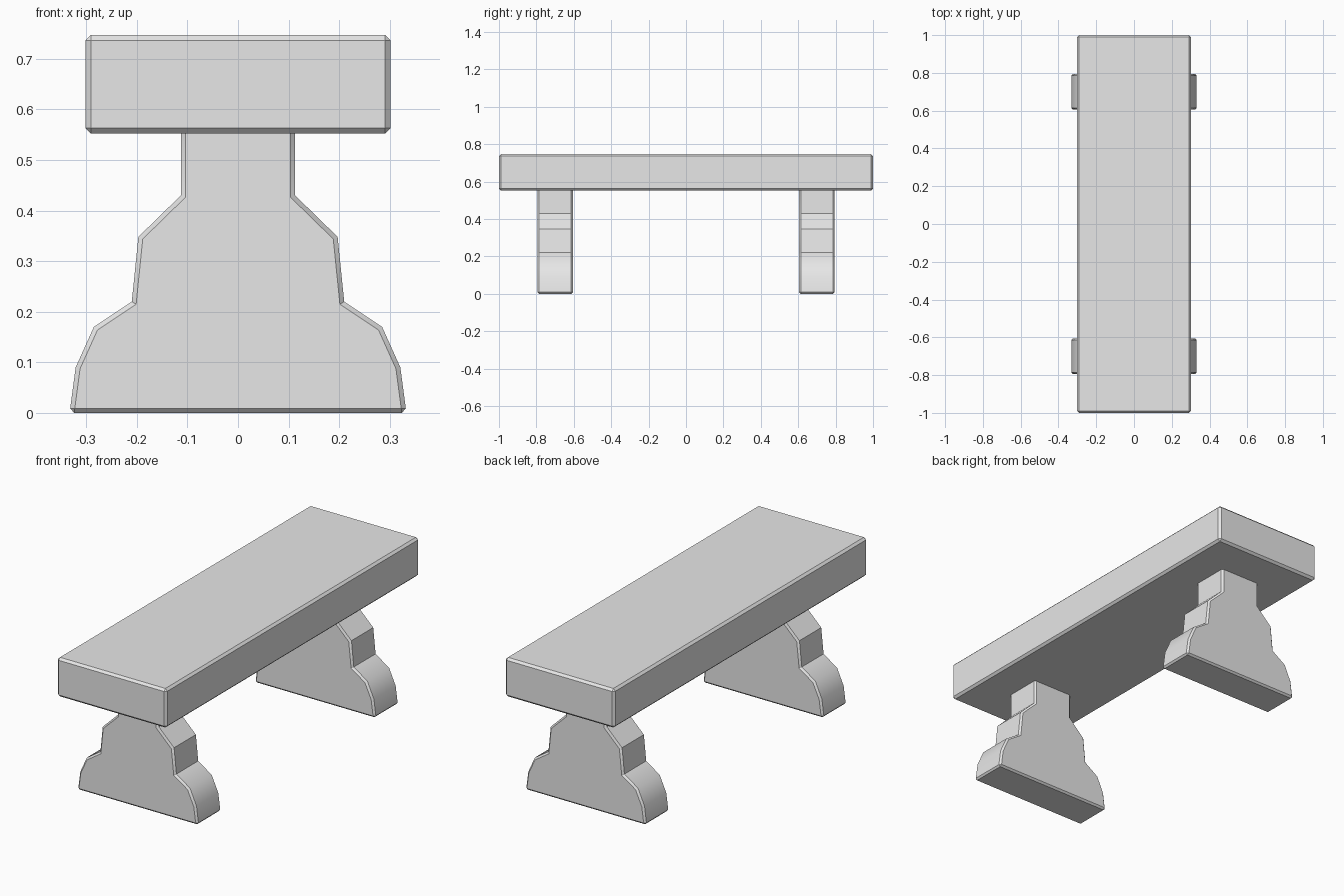
import bpy, bmesh, math

cube = bpy.data.objects.get("Cube")
if cube:
    bpy.data.objects.remove(cube, do_unlink=True)

# One plain grey stone colour
stone = bpy.data.materials.new("grey_stone")
stone.use_nodes = True
GREY = (0.8, 0.8, 0.8, 1)
stone.diffuse_color = GREY
stone.node_tree.nodes["Principled BSDF"].inputs["Base Color"].default_value = GREY


def extruded_part(name, outline, depth, y, chamfer, keep_edge):
    """Extrude an x-z outline along y and chamfer the edges the rule accepts."""
    bm = bmesh.new()
    face = bm.faces.new([bm.verts.new((x, -depth / 2, z)) for x, z in outline])
    out = bmesh.ops.extrude_face_region(bm, geom=[face], use_keep_orig=True)
    moved = [v for v in out["geom"] if isinstance(v, bmesh.types.BMVert)]
    bmesh.ops.translate(bm, verts=moved, vec=(0, depth, 0))
    bmesh.ops.recalc_face_normals(bm, faces=bm.faces)
    edges = [e for e in bm.edges if keep_edge(e)]
    bmesh.ops.bevel(bm, geom=edges, offset=chamfer, offset_type='OFFSET',
                    segments=1, affect='EDGES')
    mesh = bpy.data.meshes.new(name)
    bm.to_mesh(mesh)
    bm.free()
    mesh.materials.append(stone)
    obj = bpy.data.objects.new(name, mesh)
    obj.location.y = y
    bpy.context.collection.objects.link(obj)
    bpy.ops.object.select_all(action='DESELECT')
    obj.select_set(True)
    bpy.context.view_layer.objects.active = obj
    bpy.ops.object.shade_smooth_by_angle(angle=math.radians(35))
    return obj


# Seat slab, chamfered all round
W, LOW, HIGH = 0.302, 0.552, 0.747
extruded_part("seat", [(-W, LOW), (W, LOW), (W, HIGH), (-W, HIGH)],
              2.0, 0, 0.011, lambda e: True)

# Stepped leg: right half of the outline, mirrored to the left
half = [(0.333, 0), (0.321, 0.09), (0.285, 0.17), (0.21, 0.22),
        (0.197, 0.348), (0.113, 0.43), (0.113, 0.56)]
leg_outline = half + [(-x, z) for x, z in reversed(half)]


def leg_rim(edge):
    """Front and back rims plus the foot, leaving the steps crisp."""
    a, b = (v.co for v in edge.verts)
    if min(a.z, b.z) > 0.55:
        return False
    return abs(a.y - b.y) < 0.001 or max(a.z, b.z) < 0.001


for name, y in (("front_leg", -0.7), ("back_leg", 0.7)):
    extruded_part(name, leg_outline, 0.19, y, 0.009, leg_rim)
